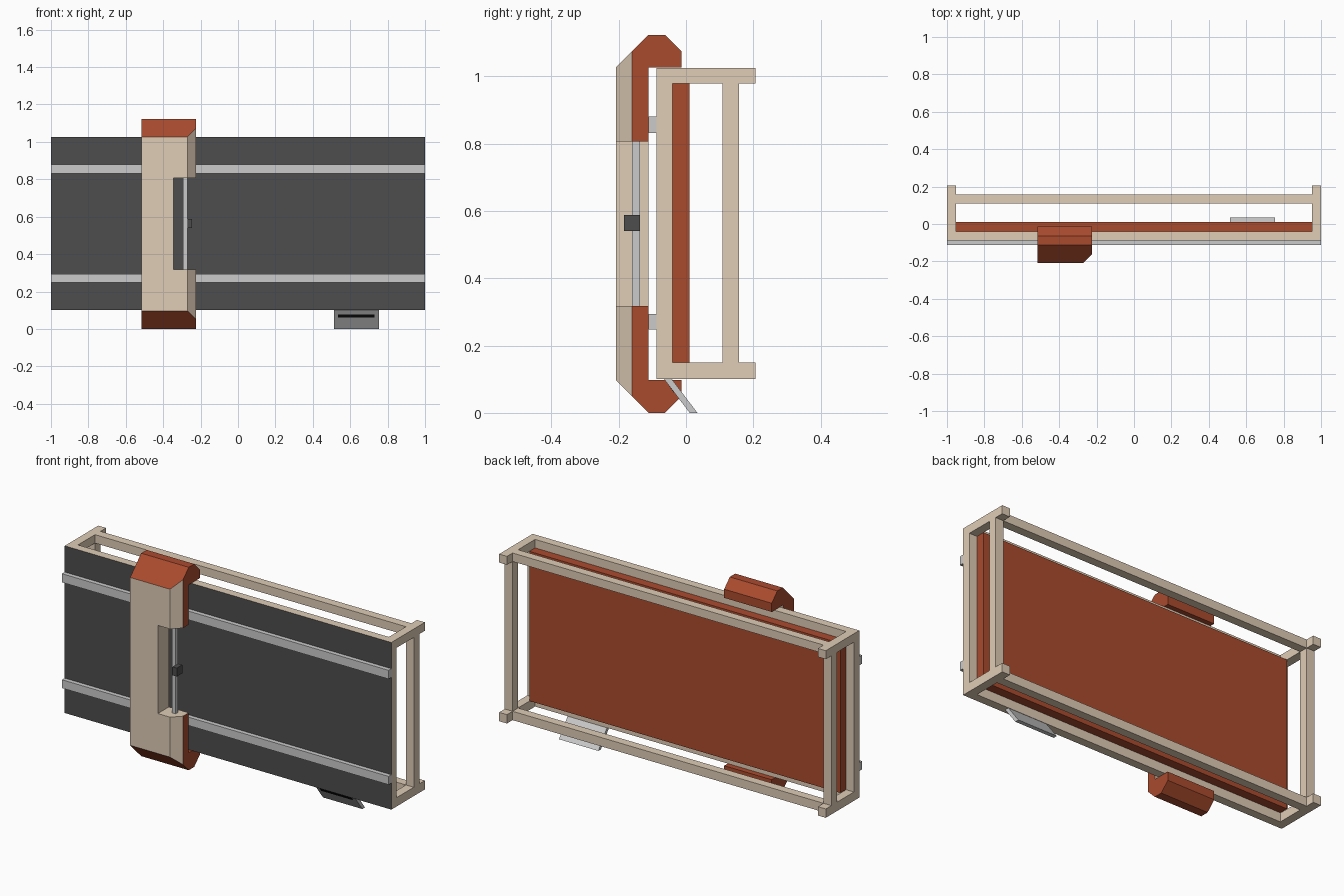
import bpy, bmesh
from mathutils import Vector

if "Cube" in bpy.data.objects:
    bpy.data.objects.remove(bpy.data.objects["Cube"])


def material(name, rgb):
    m = bpy.data.materials.new(name)
    m.diffuse_color = (*rgb, 1)
    m.use_nodes = True
    m.node_tree.nodes["Principled BSDF"].inputs["Base Color"].default_value = m.diffuse_color
    return m


CREAM = material("cream", (0.74, 0.61, 0.47))
RED = material("rust_red", (0.40, 0.07, 0.027))
DARK = material("charcoal", (0.075, 0.075, 0.075))
BLACK = material("black", (0.005, 0.005, 0.005))


def prism(name, profile, x0, x1, *mats):
    """Extrude a (y, z) profile from x0 to x1."""
    bm = bmesh.new()
    face = bm.faces.new([bm.verts.new((x0, y, z)) for y, z in profile])
    ext = bmesh.ops.extrude_face_region(bm, geom=[face])
    verts = [v for v in ext["geom"] if isinstance(v, bmesh.types.BMVert)]
    bmesh.ops.translate(bm, verts=verts, vec=(x1 - x0, 0, 0))
    bmesh.ops.recalc_face_normals(bm, faces=bm.faces)
    me = bpy.data.meshes.new(name)
    bm.to_mesh(me)
    bm.free()
    for m in mats:
        me.materials.append(m)
    ob = bpy.data.objects.new(name, me)
    bpy.context.collection.objects.link(ob)
    return ob


def box(name, x, y, z, *mats):
    return prism(name, [(y[0], z[0]), (y[1], z[0]), (y[1], z[1]), (y[0], z[1])],
                 x[0], x[1], *mats)


# Front board: cream edges, charcoal face
board = box("front_board", (-1, 1), (-0.087, -0.04), (0.10, 1.025), CREAM, DARK)
for p in board.data.polygons:
    p.material_index = int(p.normal.y < -0.9)

# Red backing panel
box("backing_panel", (-0.952, 0.952), (-0.04, 0.01), (0.15, 0.978), RED)

# Rear frame: side arms, rear posts and long rear bars
LEVELS = {"lower": (0.10, 0.149), "upper": (0.978, 1.025)}
for side, xs in {"left": (-1, -0.952), "right": (0.952, 1)}.items():
    for level, zs in LEVELS.items():
        box(f"{level}_{side}_arm", xs, (-0.04, 0.206), zs, CREAM)
    box(f"{side}_rear_post", xs, (0.109, 0.157), (0.149, 0.978), CREAM)
for level, zs in LEVELS.items():
    box(f"{level}_rear_bar", (-0.952, 0.952), (0.109, 0.157), zs, CREAM)

# Guide rails on the board
box("lower_rail", (-1, 1), (-0.111, -0.087), (0.247, 0.293))
box("upper_rail", (-1, 1), (-0.111, -0.087), (0.832, 0.88))

# Sliding carriage: upper half profile mirrored to hook over both board edges
MID = 0.5615
upper = [(-0.111, 1.026), (-0.014, 1.026), (-0.014, 1.074), (-0.063, 1.123),
         (-0.111, 1.123), (-0.208, 1.026)]
lower = [(y, 2 * MID - z) for y, z in reversed(upper)]
carriage = prism("carriage", upper + lower, -0.515, -0.224, RED, CREAM)

# Chamfer the carriage's front right edge
bm = bmesh.new()
bm.from_mesh(carriage.data)
cut = bmesh.ops.bisect_plane(bm, geom=bm.verts[:] + bm.edges[:] + bm.faces[:],
                             plane_co=(-0.271, -0.208, 0), plane_no=(1, -1, 0),
                             clear_outer=True)
bmesh.ops.holes_fill(bm, edges=[e for e in bm.edges if e.is_boundary])
bmesh.ops.recalc_face_normals(bm, faces=bm.faces)
bm.to_mesh(carriage.data)
bm.free()

# Handle recess cut right through the carriage
cutter = box("recess_cutter", (-0.345, -0.1), (-0.3, 0.05), (0.318, 0.806))
cutter.hide_render = True
mod = carriage.modifiers.new("recess", 'BOOLEAN')
mod.operation, mod.solver, mod.object = 'DIFFERENCE', 'EXACT', cutter
bpy.context.view_layer.objects.active = carriage
bpy.ops.object.modifier_apply(modifier=mod.name)
bpy.data.objects.remove(cutter)

# Cream front, chamfer and recess walls; everything else red
for p in carriage.data.polygons:
    n, c = p.normal, p.center
    cream = (n.y < -0.9 or n.dot(Vector((1, -1, 0)).normalized()) > 0.95
             or (c.x > -0.35 and 0.31 < c.z < 0.81))
    p.material_index = int(cream)

# Handle bar and its slider knob in the recess
box("handle_bar", (-0.293, -0.271), (-0.16, -0.136), (0.318, 0.806))
box("handle_knob", (-0.271, -0.246), (-0.184, -0.136), (0.54, 0.587), DARK)

# Slanted tag below the board, with a dark slot
prism("tag_plate", [(-0.065, 0.10), (-0.042, 0.10), (0.034, 0), (0.011, 0)],
      0.513, 0.754)


def tag_y(z):
    return 0.011 - 0.76 * z


prism("tag_slot", [(tag_y(0.06) - 0.001, 0.06), (tag_y(0.06) + 0.004, 0.06),
                   (tag_y(0.078) + 0.004, 0.078), (tag_y(0.078) - 0.001, 0.078)],
      0.534, 0.73, BLACK)
